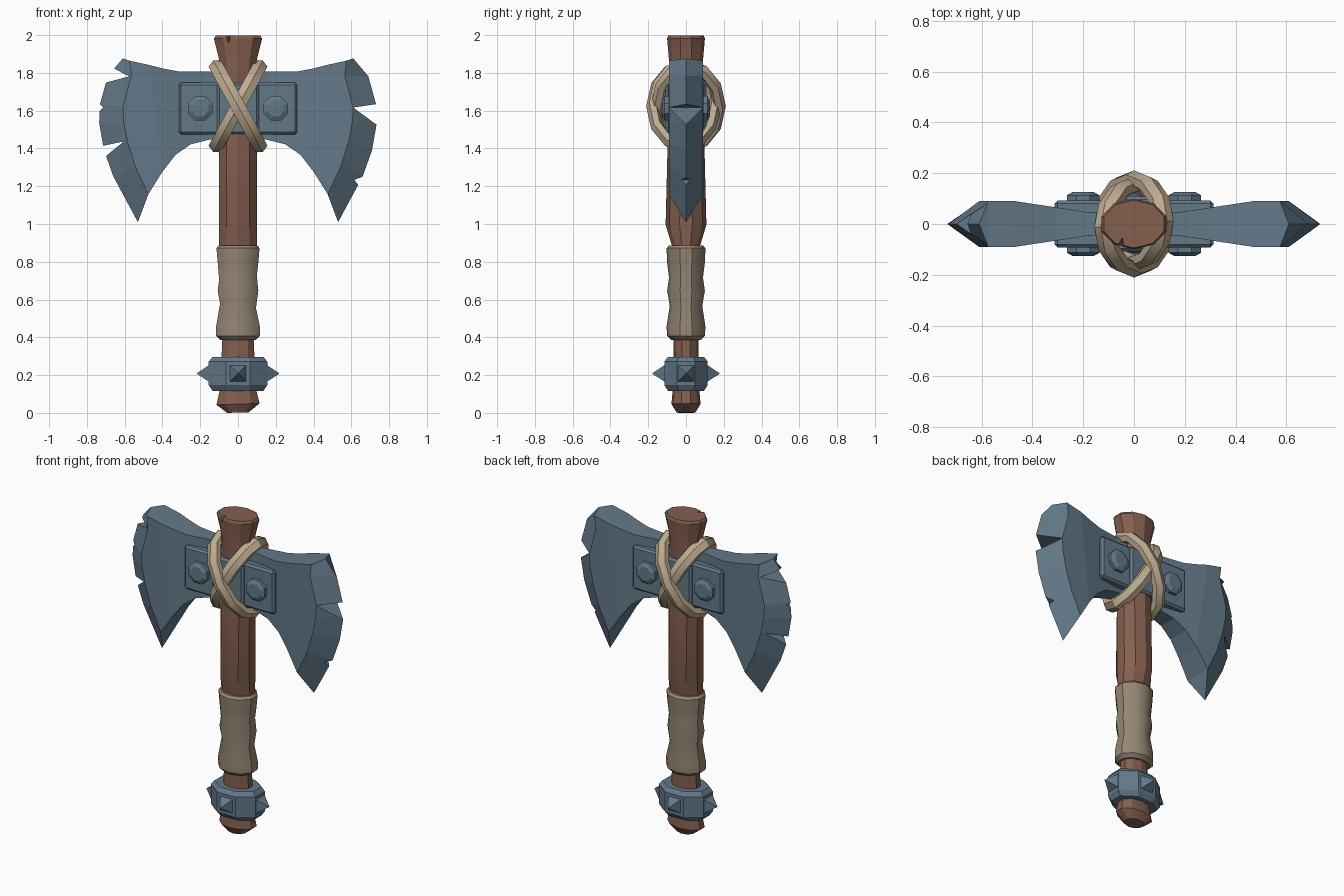
import bpy, bmesh, math
from mathutils import Vector

if "Cube" in bpy.data.objects:
    bpy.data.objects.remove(bpy.data.objects["Cube"])


def material(name, rgb):
    m = bpy.data.materials.new(name)
    m.diffuse_color = (*rgb, 1)
    m.use_nodes = True
    m.node_tree.nodes["Principled BSDF"].inputs["Base Color"].default_value = m.diffuse_color
    return m


STEEL = material("blue_steel", (0.125, 0.19, 0.25))
WOOD = material("brown_wood", (0.23, 0.115, 0.077))
LEATHER = material("grip_leather", (0.30, 0.24, 0.175))
ROPE = material("pale_rope", (0.52, 0.41, 0.285))


def make(name, verts, faces, mat, smooth=0):
    me = bpy.data.meshes.new(name)
    bm = bmesh.new()
    vs = [bm.verts.new(v) for v in verts]
    for f in faces:
        bm.faces.new([vs[i] for i in f])
    bmesh.ops.recalc_face_normals(bm, faces=bm.faces)
    bm.to_mesh(me)
    bm.free()
    ob = bpy.data.objects.new(name, me)
    bpy.context.collection.objects.link(ob)
    if mat:
        me.materials.append(mat)
    bpy.ops.object.select_all(action='DESELECT')
    ob.select_set(True)
    bpy.context.view_layer.objects.active = ob
    if smooth:
        bpy.ops.object.shade_smooth_by_angle(angle=math.radians(smooth))
    return ob


def skin(count, n, closed=False):
    """Quads between rings of n points, capped unless closed."""
    faces = []
    for r in range(count if closed else count - 1):
        a, b = r * n, ((r + 1) % count) * n
        faces += [(a + i, a + (i + 1) % n, b + (i + 1) % n, b + i) for i in range(n)]
    if not closed:
        faces += [tuple(range(n)), tuple(range((count - 1) * n, count * n))]
    return faces


def loft(name, rings, n, mat, phase=0.5, smooth=0):
    """Rings are (z, x radius, y radius, tilt of z along x)."""
    verts = []
    for z, rx, ry, tilt in rings:
        for i in range(n):
            a = 2 * math.pi * (i + phase) / n
            x = rx * math.cos(a)
            verts.append((x, ry * math.sin(a), z + tilt * x))
    return make(name, verts, skin(len(rings), n), mat, smooth)


def cut(ob, cutter):
    mod = ob.modifiers.new("notch", 'BOOLEAN')
    mod.operation = 'DIFFERENCE'
    mod.solver = 'EXACT'
    mod.object = cutter
    bpy.context.view_layer.objects.active = ob
    bpy.ops.object.modifier_apply(modifier=mod.name)
    bpy.data.objects.remove(cutter)


# Wooden handle with a split at the top
handle = loft("handle", [
    (0.005, 0.06, 0.05, 0.03), (0.05, 0.12, 0.077, 0.03), (0.13, 0.10, 0.07, 0),
    (0.40, 0.087, 0.066, 0), (0.88, 0.105, 0.072, 0), (1.0, 0.105, 0.108, 0),
    (1.40, 0.105, 0.098, 0), (1.87, 0.104, 0.09, 0), (1.985, 0.134, 0.1, 0),
    (2.0, 0.124, 0.094, 0)], 10, WOOD, 0.5, 25)
cut(handle, make("split_cutter", [(-0.12, -0.15, 2.04), (-0.02, -0.15, 2.04),
                                  (-0.06, -0.15, 1.88), (-0.04, -0.02, 2.04)],
                 [(0, 1, 2), (0, 1, 3), (1, 2, 3), (0, 2, 3)], WOOD))

# Leather grip
loft("grip", [(0.39, 0.10, 0.08, 0), (0.41, 0.122, 0.1, 0), (0.46, 0.122, 0.103, 0),
              (0.57, 0.10, 0.086, -0.12), (0.65, 0.113, 0.1, 0),
              (0.72, 0.105, 0.09, 0.12), (0.80, 0.113, 0.1, 0),
              (0.875, 0.12, 0.103, 0), (0.89, 0.108, 0.09, 0)], 10, LEATHER, 0.5, 35)

# Spiked collar
k = 1 / math.cos(math.pi / 8)
loft("collar", [(0.12, 0.135 * k, 0.095 * k, 0), (0.15, 0.155 * k, 0.115 * k, 0),
                (0.275, 0.155 * k, 0.115 * k, 0), (0.30, 0.135 * k, 0.095 * k, 0)], 8, STEEL)
for label, d, start in (("right", (1, 0), 0.15), ("left", (-1, 0), 0.15),
                        ("front", (0, -1), 0.11), ("back", (0, 1), 0.11)):
    out, side, up = Vector((*d, 0)), Vector((-d[1], d[0], 0)), Vector((0, 0, 1))
    c = Vector((0, 0, 0.212)) + out * start
    verts = [c + side * s * 0.046 + up * t * 0.046
             for s, t in ((-1, -1), (1, -1), (1, 1), (-1, 1))] + [c + out * 0.07]
    make("spike_" + label, verts,
         [(0, 1, 2, 3)] + [(i, (i + 1) % 4, 4) for i in range(4)], STEEL)

# Blade outline: top and bottom curves, bevel line and cutting edge
TOP = [(0, 1.81), (0.17, 1.81), (0.31, 1.81), (0.39, 1.825), (0.47, 1.845)]
BOTTOM = [(0, 1.45), (0.15, 1.45), (0.25, 1.425), (0.33, 1.37), (0.40, 1.28)]
INNER = [(0.575, 1.868), (0.565, 1.79), (0.61, 1.62), (0.605, 1.54),
         (0.585, 1.44), (0.545, 1.31), (0.475, 1.16)]
EDGE = [(0.61, 1.88), (0.69, 1.785), (0.73, 1.64), (0.735, 1.54),
        (0.71, 1.395), (0.66, 1.255), (0.53, 1.013)]


def blade(name, s, notches):
    pts = TOP + BOTTOM + INNER
    m, e = len(pts), 2 * len(pts)

    def half(x):
        return 0.045 + 0.045 * min(1, max(0, (x - 0.17) / 0.3))
    verts = [(s * x, y * half(x), z) for y in (-1, 1) for x, z in pts]
    verts += [(s * x, 0, z) for x, z in EDGE]
    faces = []
    for o in (0, m):
        faces += [(o + i, o + i + 1, o + i + 6, o + i + 5) for i in range(4)]
        faces.append([o + 4] + [o + 10 + i for i in range(7)] + [o + 9])
        faces += [(o + 10 + i, o + 11 + i, e + i + 1, e + i) for i in range(6)]
    for path in ([0, 1, 2, 3, 4, 10], [5, 6, 7, 8, 9, 16]):
        faces += [(a, b, b + m, a + m) for a, b in zip(path, path[1:])]
    faces += [(10, 10 + m, e), (16, 16 + m, e + 6), (0, 5, 5 + m, m)]
    ob = make(name, verts, faces, STEEL)
    for tri in notches:
        vs = [(s * x, y, z) for y in (-0.2, 0.2) for x, z in tri]
        cut(ob, make("notch_cutter", vs, skin(2, 3), STEEL))


blade("blade_right", 1, [((0.61, 1.62), (0.80, 1.648), (0.80, 1.48)),
                         ((0.615, 1.237), (0.72, 1.275), (0.67, 1.17))])
blade("blade_left", -1, [((0.575, 1.785), (0.75, 1.873), (0.80, 1.725)),
                         ((0.605, 1.44), (0.80, 1.40), (0.80, 1.28)),
                         ((0.712, 1.62), (0.76, 1.665), (0.76, 1.575))])


# Mounting plates
def plate(name, hx, hy, hz):
    verts = [(x * hx, y * hy, 1.615 + z * hz) for z in (-1, 1)
             for x, y in ((-1, -1), (1, -1), (1, 1), (-1, 1))]
    ob = make(name, verts, skin(2, 4), STEEL)
    mod = ob.modifiers.new("bevel", 'BEVEL')
    mod.width = 0.012
    mod.segments = 1


plate("side_plate", 0.313, 0.092, 0.137)
plate("centre_plate", 0.11, 0.108, 0.136)

# Octagonal rivets on both faces
for sx in (-1, 1):
    for sy in (-1, 1):
        verts = [(sx * 0.2 + r * math.cos(a), sy * y, 1.615 + r * math.sin(a))
                 for y, r in ((0.085, 0.07), (0.113, 0.07), (0.126, 0.045))
                 for a in [math.pi * (i + 0.5) / 4 for i in range(8)]]
        make("rivet", verts, skin(3, 8), STEEL)

# Crossed rope bindings
for name, s in (("binding_front", -1), ("binding_back", 1)):
    axis = Vector((s * 0.115, 0, 0.212))
    unit, c = axis.normalized(), Vector((0, s * 0.012, 1.627))
    normal = unit.cross(Vector((0, 1, 0)))
    verts = []
    for i in range(12):
        a = 2 * math.pi * i / 12
        p = c + axis * math.cos(a) + Vector((0, 0.165 * math.sin(a), 0))
        radial = (unit * math.cos(a) + Vector((0, math.sin(a), 0))).normalized()
        for j in range(6):
            b = 2 * math.pi * j / 6
            verts.append(p + radial * 0.034 * math.cos(b) + normal * 0.043 * math.sin(b))
    make(name, verts, skin(12, 6, True), ROPE, 35)

# Sit on the ground
low = min((o.matrix_world @ v.co).z for o in bpy.data.objects for v in o.data.vertices)
for o in bpy.data.objects:
    o.location.z -= low
